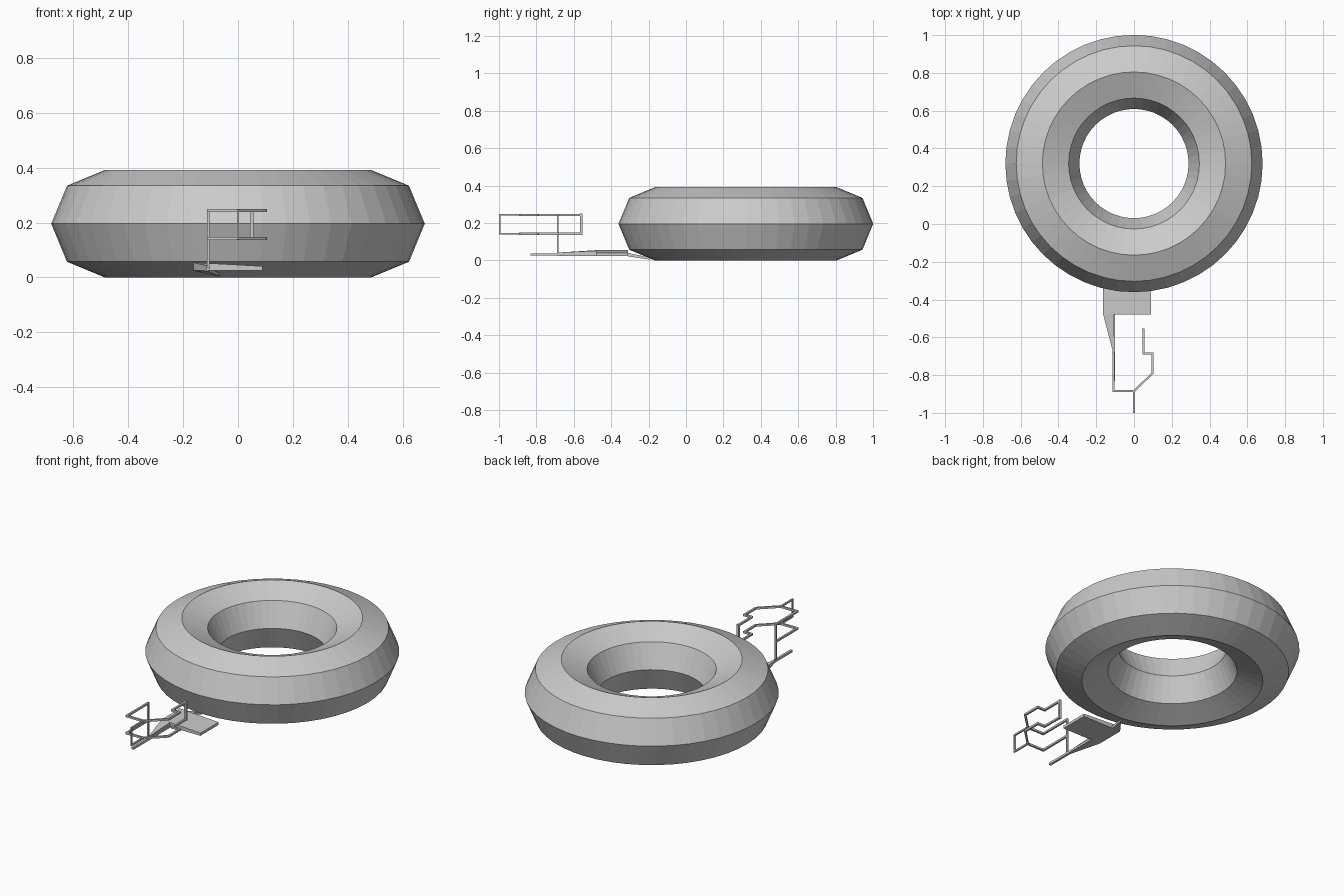
import bpy, math
from mathutils import Vector

if "Cube" in bpy.data.objects:
    bpy.data.objects.remove(bpy.data.objects["Cube"])


def add_mesh(name, verts, faces):
    mesh = bpy.data.meshes.new(name)
    mesh.from_pydata(verts, [], faces)
    mesh.update()
    obj = bpy.data.objects.new(name, mesh)
    bpy.context.collection.objects.link(obj)
    return obj


def prism(name, outline, bottoms, tops):
    n = len(outline)
    verts = [(x, y, z) for (x, y), z in zip(outline, bottoms)]
    verts += [(x, y, z) for (x, y), z in zip(outline, tops)]
    faces = [tuple(reversed(range(n))), tuple(range(n, 2 * n))]
    faces += [(i, (i + 1) % n, n + (i + 1) % n, n + i) for i in range(n)]
    return add_mesh(name, verts, faces)


def bar(name, a, b, t=0.012):
    a, b = Vector(a), Vector(b)
    d = b - a
    bpy.ops.mesh.primitive_cube_add(size=1, location=(a + b) / 2)
    obj = bpy.context.object
    obj.name = name
    # square section kept upright, overlapping at the corners
    if abs(d.x) + abs(d.y) < 1e-6:
        obj.scale = (t, t, d.length + t)
    else:
        obj.rotation_euler = (0, 0, math.atan2(d.y, d.x))
        obj.scale = (d.length + t * 0.8, t, t)
    return obj


# ring with an eight-sided section
bpy.ops.mesh.primitive_torus_add(major_segments=48, minor_segments=8,
                                 major_radius=0.485, minor_radius=0.196,
                                 location=(0, 0.32, 0.196))
bpy.context.object.name = "ring"

# flat mounting plate and its tapered side gusset
prism("plate", [(-0.163, -0.48), (0.09, -0.48), (0.09, -0.31), (-0.163, -0.31)],
      [0.025] * 4, [0.055, 0.041, 0.041, 0.055])
prism("gusset", [(-0.163, -0.48), (-0.108, -0.69), (-0.108, -0.48)],
      [0.025] * 3, [0.055, 0.042, 0.052])

# small strut from the plate down under the ring
prism("under_strut", [(-0.163, -0.31), (-0.108, -0.31), (-0.07, -0.19)],
      [0.025, 0.022, 0.004], [0.04, 0.04, 0.015])

# lower rod and upright post
bar("lower_rod", (-0.108, -0.825, 0.032), (-0.108, -0.40, 0.032), 0.013)
bar("post", (-0.108, -0.685, 0.032), (-0.108, -0.685, 0.243), 0.009)

# upper and lower bent frames
path = [(-0.108, -0.685), (-0.108, -0.885), (0, -0.885), (0.098, -0.79),
        (0.098, -0.685), (0.05, -0.685), (0.05, -0.56)]
for label, z in (("upper", 0.244), ("lower", 0.143)):
    for i, (p, q) in enumerate(zip(path, path[1:])):
        bar(f"{label}_frame_{i}", (*p, z), (*q, z), 0.011)
    bar(f"{label}_prong", (0, -0.885, z), (0, -0.995, z), 0.009)

# uprights joining the two frames
bar("front_upright", (0, -0.995, 0.143), (0, -0.995, 0.244), 0.009)
bar("rear_upright", (0.05, -0.56, 0.143), (0.05, -0.56, 0.244), 0.013)
